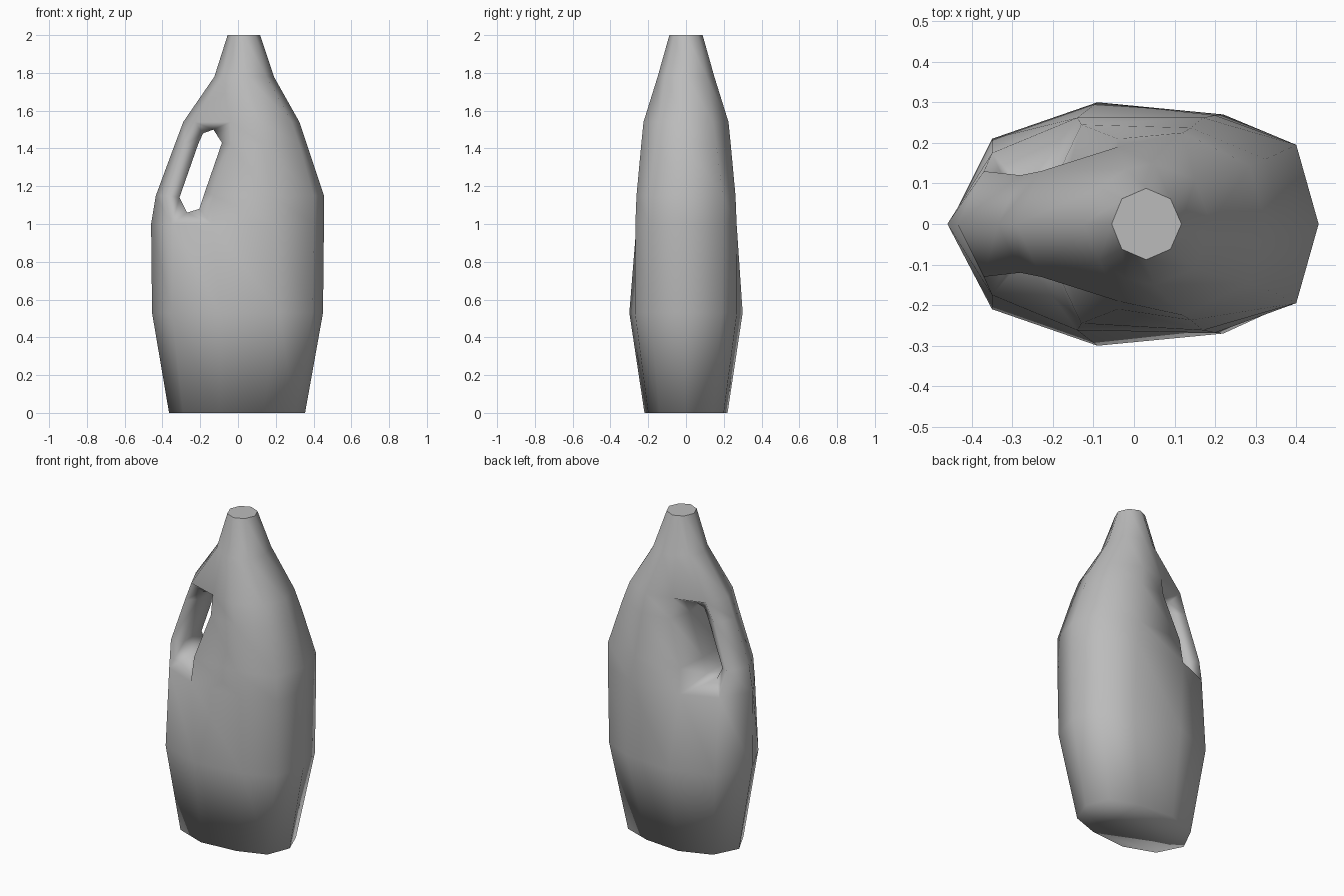
import bpy, bmesh

cube = bpy.data.objects.get("Cube")
if cube:
    bpy.data.objects.remove(cube)

mat = bpy.data.materials.new("plain grey")
mat.use_nodes = True
grey = (0.5, 0.5, 0.5, 1)
mat.diffuse_color = grey
mat.node_tree.nodes["Principled BSDF"].inputs["Base Color"].default_value = grey

# Half outlines per height: handle edge, handle face, panel, panel, corner, far edge
RINGS = [
    (0.0, [(-.365, 0), (-.29, .15), (-.1, .22), (.13, .2), (.3, .14), (.355, 0)]),
    (.53, [(-.455, 0), (-.35, .21), (-.09, .3), (.22, .27), (.395, .19), (.45, 0)]),
    (1.0, [(-.46, 0), (-.35, .175), (-.14, .262), (.2, .268), (.4, .195), (.455, 0)]),
    (1.15, [(-.435, 0), (-.37, .13), (-.13, .245), (.17, .262), (.4, .195), (.455, 0)]),
    (1.42, [(-.335, 0), (-.28, .12), (-.04, .21), (.14, .237), (.325, .16), (.365, 0)]),
    (1.54, [(-.29, 0), (-.23, .13), (-.04, .19), (.12, .225), (.285, .145), (.325, 0)]),
    (1.78, [(-.125, 0), (-.085, .09), (-.02, .135), (.05, .15), (.15, .11), (.19, 0)]),
    (2.0, [(-.055, 0), (-.03, .062), (0, .075), (.03, .088), (.09, .062), (.117, 0)]),
]
# Opening outline: up the handle side, then down the body side
HOLE = [(-.27, 1.06), (-.31, 1.14), (-.21, 1.425), (-.185, 1.48),
        (-.13, 1.5), (-.085, 1.43), (-.175, 1.17), (-.205, 1.08)]
LOW, HIGH = 2, 5          # rings that bound the opening

bm = bmesh.new()

# Bottle shell, leaving the opening in the panel beside the handle
rings = []
for z, half in RINGS:
    outline = half + [(x, -y) for x, y in half[-2:0:-1]]
    rings.append([bm.verts.new((x, y, z)) for x, y in outline])
n = len(rings[0])
for r in range(len(rings) - 1):
    for c in range(n):
        if LOW <= r < HIGH and c in (1, n - 2):
            continue
        d = (c + 1) % n
        bm.faces.new((rings[r][c], rings[r][d], rings[r + 1][d], rings[r + 1][c]))
bm.faces.new(rings[0])
top = bm.faces.new(rings[-1])


def strip(a, b):
    for i in range(len(a)):
        j = (i + 1) % len(a)
        bm.faces.new((a[i], a[j], b[j], b[i]))


# Bevelled lips on both sides, joined through the grip opening
lips = []
for side, handle, body in ((1, 1, 2), (-1, n - 1, n - 2)):
    rim = [rings[r][handle] for r in range(LOW, HIGH + 1)]
    rim += [rings[r][body] for r in range(HIGH, LOW - 1, -1)]
    lip = [bm.verts.new((x, side * .085, z)) for x, z in HOLE]
    strip(rim, lip)
    lips.append(lip)
strip(*lips)

bmesh.ops.recalc_face_normals(bm, faces=bm.faces)
for f in bm.faces:
    f.smooth = True
for e in top.edges:
    e.smooth = False

mesh = bpy.data.meshes.new("bottle")
bm.to_mesh(mesh)
bm.free()
mesh.materials.append(mat)
bottle = bpy.data.objects.new("bottle", mesh)
bpy.context.collection.objects.link(bottle)
